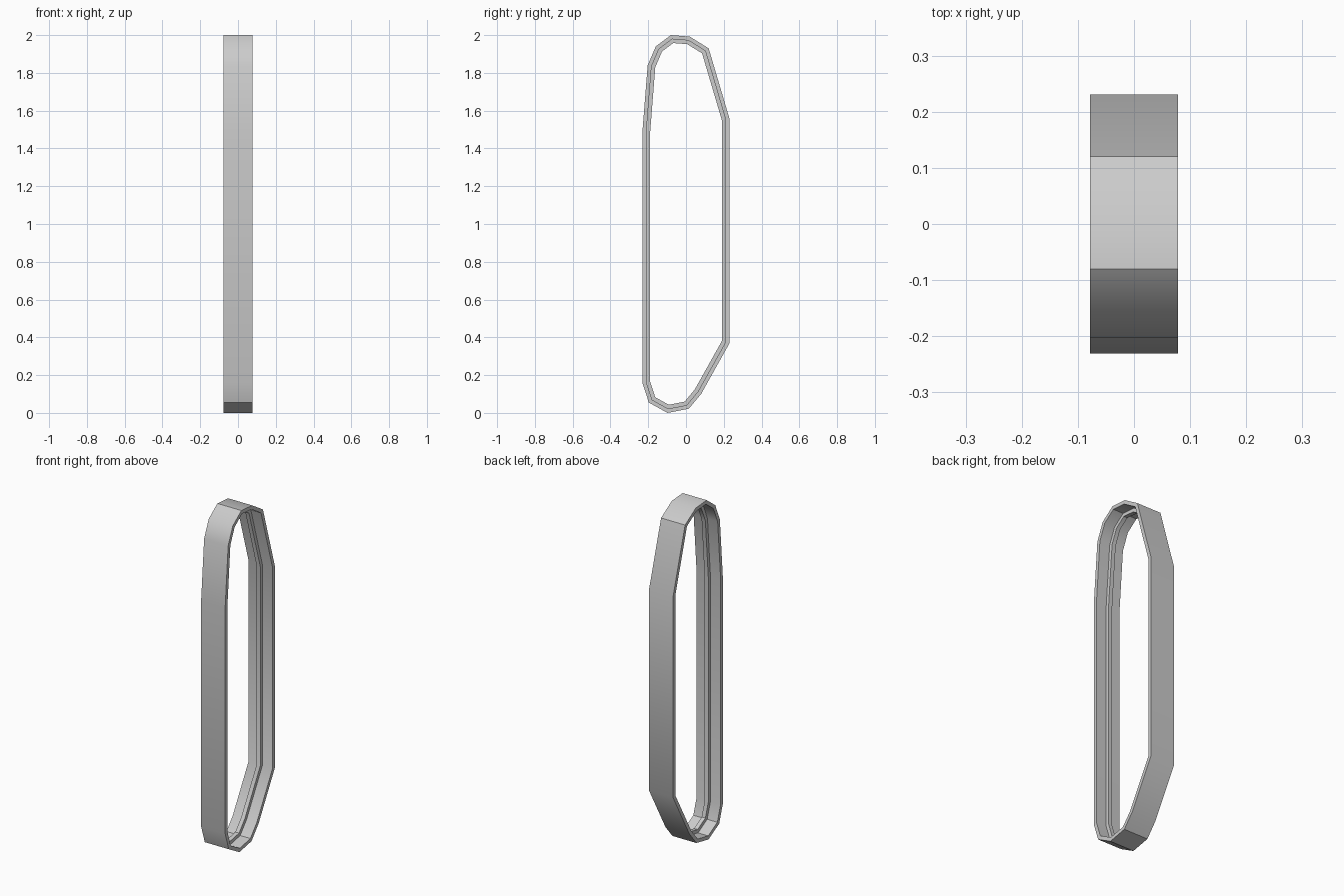
import bpy, bmesh
from mathutils import Vector

if "Cube" in bpy.data.objects:
    bpy.data.objects.remove(bpy.data.objects["Cube"])

# Outer outline in the y-z plane, clockwise seen from +x
OUTLINE = [Vector(p) for p in [
    (-0.08, 2.0), (0.02, 1.992), (0.12, 1.93), (0.231, 1.555), (0.231, 0.37),
    (0.08, 0.1), (0.015, 0.022), (-0.098, 0.0), (-0.197, 0.055),
    (-0.231, 0.16), (-0.231, 1.485), (-0.203, 1.84), (-0.16, 1.94)]]

HALF, LIP, DEPTH, RIB = 0.078, 0.021, 0.041, 0.012


def inset(points, d):
    """Mitred inward offset of a clockwise outline."""
    out = []
    n = len(points)
    for i, p in enumerate(points):
        a = (p - points[i - 1]).normalized()
        b = (points[(i + 1) % n] - p).normalized()
        na, nb = Vector((a.y, -a.x)), Vector((b.y, -b.x))
        out.append(p + (na + nb) * d / (1 + na.dot(nb)))
    return out


# Cross-section (inset, x): flat band with a rib along the middle of its inside
SECTION = [(0, -HALF), (0, HALF), (LIP, HALF), (LIP, RIB),
           (DEPTH, RIB), (DEPTH, -RIB), (LIP, -RIB), (LIP, -HALF)]

# Sweep the section around the outline
bm = bmesh.new()
loops = [[bm.verts.new((x, p.x, p.y)) for p in inset(OUTLINE, d)]
         for d, x in SECTION]
n = len(OUTLINE)
for k, lower in enumerate(loops):
    upper = loops[(k + 1) % len(loops)]
    for i in range(n):
        j = (i + 1) % n
        bm.faces.new((lower[i], lower[j], upper[j], upper[i]))
bmesh.ops.recalc_face_normals(bm, faces=bm.faces)

mesh = bpy.data.meshes.new("window_frame")
bm.to_mesh(mesh)
bm.free()
frame = bpy.data.objects.new("window_frame", mesh)
bpy.context.collection.objects.link(frame)
bpy.context.view_layer.objects.active = frame
frame.select_set(True)
bpy.ops.object.shade_smooth_by_angle(angle=0.61)
